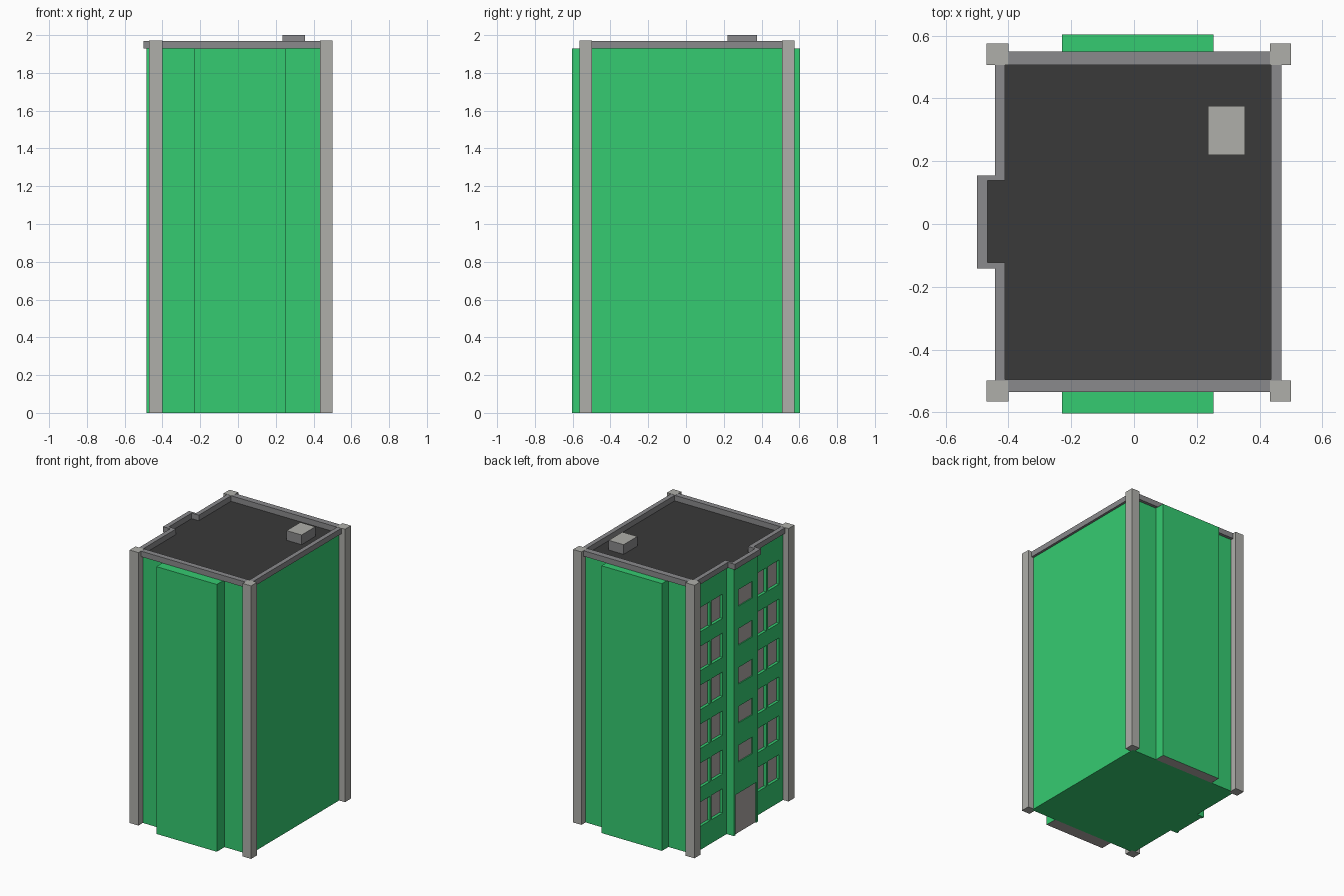
import bpy, bmesh
from mathutils import Vector

if "Cube" in bpy.data.objects:
    bpy.data.objects.remove(bpy.data.objects["Cube"])


def material(name, rgb):
    lin = [((c / 255 + 0.055) / 1.055) ** 2.4 for c in rgb]
    m = bpy.data.materials.new(name)
    m.diffuse_color = (*lin, 1)
    m.use_nodes = True
    m.node_tree.nodes["Principled BSDF"].inputs["Base Color"].default_value = m.diffuse_color
    return m


GREEN = material("green_wall", (53, 203, 113))
STONE = material("light_grey_stone", (175, 175, 170))
GREY = material("parapet_grey", (138, 138, 140))
ROOF = material("dark_roof", (58, 58, 58))
GLASS = material("window_grey", (173, 168, 166))


def finish(name, bm, *mats):
    bmesh.ops.recalc_face_normals(bm, faces=bm.faces)
    me = bpy.data.meshes.new(name)
    bm.to_mesh(me)
    bm.free()
    for m in mats:
        me.materials.append(m)
    ob = bpy.data.objects.new(name, me)
    bpy.context.collection.objects.link(ob)
    return ob


def add_box(bm, x0, x1, y0, y1, z0, z1):
    vs = bmesh.ops.create_cube(bm, size=1)["verts"]
    for v in vs:
        v.co = Vector((x0 + (v.co.x + .5) * (x1 - x0),
                       y0 + (v.co.y + .5) * (y1 - y0),
                       z0 + (v.co.z + .5) * (z1 - z0)))


def box(name, dims, *mats):
    bm = bmesh.new()
    add_box(bm, *dims)
    return finish(name, bm, *mats)


def paint(ob, axis_z, index):
    # colour the faces pointing up (+1) or down (-1)
    for p in ob.data.polygons:
        if p.normal.z * axis_z > 0.9:
            p.material_index = index


def outline(x0, x1, y0, y1, bx, by0, by1):
    # rectangle with the stair bay stepping out on the left
    return [(x0, y0), (x1, y0), (x1, y1), (x0, y1),
            (x0, by1), (bx, by1), (bx, by0), (x0, by0)]


TOP, RIM = 1.93, 1.97
WALL_X, BAY_X = -0.427, -0.484

# main block with stair bay
bm = bmesh.new()
f = bm.faces.new([bm.verts.new((x, y, 0)) for x, y in
                  outline(WALL_X, 0.453, -0.515, 0.528, BAY_X, -0.13, 0.146)])
ext = bmesh.ops.extrude_face_region(bm, geom=[f], use_keep_orig=True)
for v in ext["geom"]:
    if isinstance(v, bmesh.types.BMVert):
        v.co.z = TOP
body = finish("building_body", bm, GREEN, ROOF)
paint(body, 1, 1)

# openings: (wall x, depth, y0, y1, z0, z1)
openings = []
for i in range(6):
    z = 0.17 + 0.281 * i
    for a in (0.193, -0.451):
        mid = a + 0.136
        openings.append((WALL_X, 0.025, a, mid - 0.008, z, z + 0.175))
        openings.append((WALL_X, 0.025, mid + 0.008, a + 0.272, z, z + 0.175))
for i in range(5):
    z = 0.515 + 0.281 * i
    openings.append((BAY_X, 0.012, -0.067, 0.091, z, z + 0.12))
openings.append((BAY_X, 0.012, -0.112, 0.125, -0.02, 0.29))

# cut the recesses, then fill their backs with panes
bm, panes = bmesh.new(), bmesh.new()
for x, d, y0, y1, z0, z1 in openings:
    add_box(bm, x - 0.02, x + d, y0, y1, z0, z1)
    add_box(panes, x + d - 0.004, x + d + 0.002, y0, y1, max(z0, 0), z1)
cutter = finish("opening_cutter", bm, GREEN)
cutter.hide_render = True
finish("window_and_door_panes", panes, GLASS)
mod = body.modifiers.new("openings", 'BOOLEAN')
mod.operation, mod.solver, mod.object = 'DIFFERENCE', 'EXACT', cutter
dg = bpy.context.evaluated_depsgraph_get()
cut_mesh = bpy.data.meshes.new_from_object(body.evaluated_get(dg))
body.modifiers.clear()
body.data = cut_mesh
bpy.data.objects.remove(cutter)

# projecting panels on front and back
for name, y0, y1 in (("front_projection", -0.603, -0.51),
                     ("back_projection", 0.523, 0.603)):
    paint(box(name, (-0.23, 0.253, y0, y1, 0, TOP), GREEN, GLASS), -1, 1)

# corner pillars
for side, x0, x1 in (("left", -0.47, -0.40), ("right", 0.433, 0.50)):
    box("front_%s_pillar" % side, (x0, x1, -0.565, -0.498, 0, RIM + 0.001), STONE)
    box("back_%s_pillar" % side, (x0, x1, 0.507, 0.575, 0, RIM + 0.001), STONE)

# parapet ring following the outline
outer = outline(-0.443, 0.47, -0.535, 0.55, -0.50, -0.141, 0.155)
inner = outline(-0.41, 0.437, -0.495, 0.506, -0.467, -0.122, 0.138)
bm = bmesh.new()
rings = [[bm.verts.new((x, y, z)) for x, y in loop] for loop, z in
         ((outer, TOP), (outer, RIM), (inner, RIM), (inner, TOP))]
for k in range(4):
    a, b = rings[k], rings[(k + 1) % 4]
    for i in range(8):
        j = (i + 1) % 8
        bm.faces.new((a[i], a[j], b[j], b[i]))
finish("parapet", bm, GREY)

# rooftop hatch
paint(box("roof_hatch", (0.235, 0.354, 0.22, 0.376, TOP, 2.0), GREY, STONE), 1, 1)
